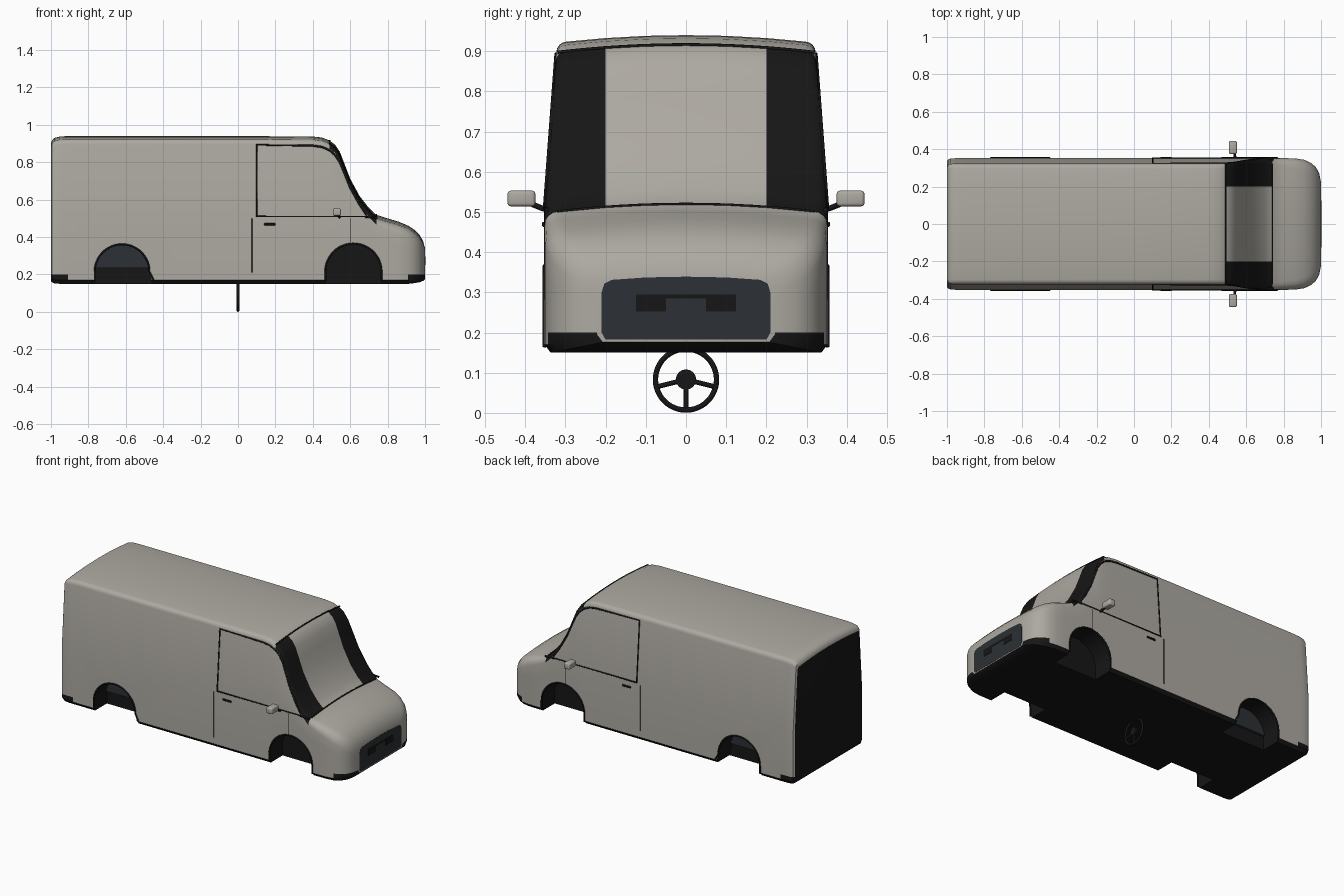
import bpy, bmesh, math
from mathutils import Vector

if "Cube" in bpy.data.objects:
    bpy.data.objects.remove(bpy.data.objects["Cube"])


def material(name, c):
    m = bpy.data.materials.new(name)
    m.diffuse_color = (*c, 1)
    m.use_nodes = True
    m.node_tree.nodes["Principled BSDF"].inputs["Base Color"].default_value = m.diffuse_color
    return m


PAINT = material("warm_grey", (0.42, 0.40, 0.36))
BLACK = material("black_trim", (0.008, 0.008, 0.008))
LINER = material("dark_liner", (0.025, 0.03, 0.035))


def finish(name, bm, mats, angle=35):
    bmesh.ops.recalc_face_normals(bm, faces=bm.faces)
    me = bpy.data.meshes.new(name)
    bm.to_mesh(me)
    bm.free()
    ob = bpy.data.objects.new(name, me)
    bpy.context.collection.objects.link(ob)
    for m in mats:
        me.materials.append(m)
    if angle:
        smooth(ob, angle)
    return ob


def smooth(ob, angle):
    bpy.ops.object.select_all(action='DESELECT')
    ob.select_set(True)
    bpy.context.view_layer.objects.active = ob
    bpy.ops.object.shade_smooth_by_angle(angle=math.radians(angle))


def box(name, lo, hi, mat, bevel=0.0):
    bm = bmesh.new()
    bmesh.ops.create_cube(bm, size=1)
    for v in bm.verts:
        v.co = [(a + b) / 2 + c * (b - a) for a, b, c in zip(lo, hi, v.co)]
    if bevel:
        bmesh.ops.bevel(bm, geom=bm.edges[:], offset=bevel, segments=3, profile=0.5, affect='EDGES')
    return finish(name, bm, [mat])


def tube(name, pts, r, mat=BLACK, closed=False, res=2):
    cu = bpy.data.curves.new(name, 'CURVE')
    cu.dimensions = '3D'
    cu.bevel_depth, cu.bevel_resolution, cu.use_fill_caps = r, res, True
    sp = cu.splines.new('POLY')
    sp.points.add(len(pts) - 1)
    for p, q in zip(sp.points, pts):
        p.co = (*q, 1)
    sp.use_cyclic_u = closed
    cu.materials.append(mat)
    ob = bpy.data.objects.new(name, cu)
    bpy.context.collection.objects.link(ob)
    return ob


def prism(name, pts, axis, a, b, mats, index=0):
    """Extrude a 2D outline along x or y."""
    put = (lambda p, d: (p[0], d, p[1])) if axis == 'y' else (lambda p, d: (d, p[0], p[1]))
    bm = bmesh.new()
    f = bm.faces.new([bm.verts.new(put(p, a)) for p in pts])
    ext = bmesh.ops.extrude_face_region(bm, geom=[f])
    shift = Vector(put((0, 0), b - a))
    bmesh.ops.translate(bm, vec=shift, verts=[v for v in ext['geom'] if isinstance(v, bmesh.types.BMVert)])
    for f in bm.faces:
        f.material_index = index
    return finish(name, bm, mats, 0)


def half_width(z):
    return 0.352 - max(0, z - 0.5) * 0.075


# Body stations: x, centre top z, bottom z, width factor, shoulder radius
STATIONS = [
    (-1.0, .90, .165, .955, .02), (-.994, .919, .158, .98, .022), (-.98, .931, .152, .995, .025),
    (-.95, .938, .15, 1, .027), (-.91, .94, .15, 1, .027), (0, .94, .15, 1, .027),
    (.40, .938, .15, 1, .027), (.45, .932, .15, 1, .027), (.49, .916, .15, 1, .027),
    (.52, .893, .15, 1, .027), (.545, .855, .15, 1, .027), (.57, .79, .15, 1, .027),
    (.60, .712, .15, 1, .027), (.65, .62, .15, 1, .028), (.70, .556, .15, 1, .03),
    (.74, .519, .15, 1, .035), (.80, .50, .15, 1, .045), (.86, .482, .15, .997, .05),
    (.91, .461, .15, .975, .055), (.945, .438, .154, .93, .055), (.972, .41, .159, .865, .055),
    (.99, .378, .166, .77, .05), (1.0, .34, .176, .63, .04)]


def section(x, T, B, k, r):
    def top(y):
        return T - 0.02 * (y / 0.33) ** 2
    W = half_width(T - .05) * k
    yi = min(0.2, .8 * (W - r))
    pts = [(0, T), (yi / 2, top(yi / 2)), (yi, top(yi))]
    ze = top(W - r) - r
    for i in range(5):
        a = math.pi / 2 * (1 - i / 4)
        pts.append((W - r + r * math.cos(a), ze + r * math.sin(a)))
    zm = min(.5, .2 + .7 * (ze - .2))
    w = half_width(0) * k
    pts += [(w, zm), (w, .2), (w, B + .02), (w - .015, B), (0, B)]
    pts += [(-y, z) for y, z in reversed(pts[1:-1])]
    return [(x, y, z) for y, z in pts]


# Van body lofted from nose to tail
bm = bmesh.new()
rings = [[bm.verts.new(p) for p in section(*s)] for s in STATIONS]
for j in range(len(rings) - 1):
    xm = (STATIONS[j][0] + STATIONS[j + 1][0]) / 2
    for i in range(24):
        n = (i + 1) % 24
        f = bm.faces.new((rings[j][i], rings[j][n], rings[j + 1][n], rings[j + 1][i]))
        s = i if i < 12 else 23 - i
        pillar = .49 < xm < .74 and 2 <= s <= 6
        if pillar or s >= 10 or (s == 9 and abs(xm) > .91):
            f.material_index = 1
rear = bm.faces.new(rings[0])
bm.faces.new(rings[-1])
rear.material_index = 1
body = finish("van_body", bm, [PAINT, BLACK], 0)

# Wheel arch openings
ARCHES = {"front": (.617, .15), "rear": (-.62, .146)}


def arch(cx, r, low):
    pts = [(cx + r * math.cos(math.pi * i / 24), .215 + r * math.sin(math.pi * i / 24)) for i in range(25)]
    toe = .025 if cx < 0 else 0
    return [(cx + r + toe, low)] + pts + [(cx - r, low)]


for end, (cx, r) in ARCHES.items():
    for s in (-1, 1):
        cut = prism("arch_cutter", arch(cx, r, .10), 'y', s * .22, s * .5, [PAINT, BLACK], 1)
        cut.hide_render = True
        mod = body.modifiers.new("arch", 'BOOLEAN')
        mod.operation, mod.solver, mod.object = 'DIFFERENCE', 'EXACT', cut
        bpy.context.view_layer.objects.active = body
        bpy.ops.object.modifier_apply(modifier=mod.name)
        bpy.data.objects.remove(cut)
smooth(body, 32)

for s, side in ((-1, "right"), (1, "left")):
    def on(x, z, d=0):
        return (x, s * (half_width(z) + d), z)

    # Arch lips and rear wheel housing
    for end, (cx, r) in ARCHES.items():
        tube(f"{end}_arch_lip_{side}", [on(x, z) for x, z in arch(cx, r, .165)], .005)
    cx, r = ARCHES["rear"]
    wall = [(x, z) for x, z in arch(cx, r - .003, .235) if z >= .235]
    prism(f"wheel_housing_{side}", wall, 'y', s * .215, s * .235, [LINER])

    # Door window frame, seams and handle
    frame = [(.10, .51), (.10, .893), (.40, .889), (.45, .882), (.49, .864), (.52, .838), (.545, .80),
             (.57, .74), (.60, .665), (.65, .574), (.69, .51)]
    tube(f"window_frame_{side}", [on(x, z, -.001) for x, z in frame], .006, closed=True)
    tube(f"window_sill_{side}", [on(.68, .508, -.002), on(.745, .505, -.005)], .006)
    for x, z0, z1 in ((.075, .21, .50), (.60, .37, .50)):
        tube(f"door_seam_{side}", [on(x, z0), on(x, z1)], .0018)
    ys = sorted((s * .345, s * .358))
    box(f"door_handle_{side}", (.14, ys[0], .463), (.20, ys[1], .475), BLACK, .003)

    # Wing mirror
    ys = sorted((s * .375, s * .444))
    box(f"mirror_{side}", (.507, ys[0], .514), (.55, ys[1], .553), PAINT, .008)
    tube(f"mirror_arm_{side}", [(.545, s * .34, .503), (.54, s * .36, .51), (.535, s * .39, .522)], .007)

# Seams above and below the windscreen
for name, x, T in (("windscreen_top_seam", .49, .916), ("windscreen_base_seam", .74, .519)):
    ys = [i * .04 for i in range(-8, 9)]
    tube(name, [(x, y, T - .02 * (y / .33) ** 2) for y in ys], .004)

# Nose grille panel with number plate recess
g = [(.21, .20), (.21, .30), (.203, .322), (.185, .331), (.1, .337), (0, .339)]
g = [(.20, .182)] + g
g = g + [(-y, z) for y, z in reversed(g[:-1])]
prism("grille_panel", g, 'x', .97, 1.001, [LINER])
for lo, hi in ((-.125, -.05), (.05, .125)):
    box("grille_slot", (.99, lo, .252), (1.0025, hi, .295), BLACK)
box("grille_slot_bridge", (.99, -.05, .285), (1.0025, .05, .295), BLACK)

# Steering wheel below the floor
C, R = .083, .076
rim = [(0, R * math.cos(a), C + R * math.sin(a)) for a in (math.tau * i / 48 for i in range(48))]
tube("steering_rim", rim, .007, closed=True, res=3)
for a in (-90, -14, 194):
    a = math.radians(a)
    tube("steering_spoke", [(0, 0, C), (0, R * math.cos(a), C + R * math.sin(a))], .006)
hub = [(.025 * math.cos(math.tau * i / 32), C + .025 * math.sin(math.tau * i / 32)) for i in range(32)]
smooth(prism("steering_hub", hub, 'x', -.008, .008, [BLACK]), 35)
